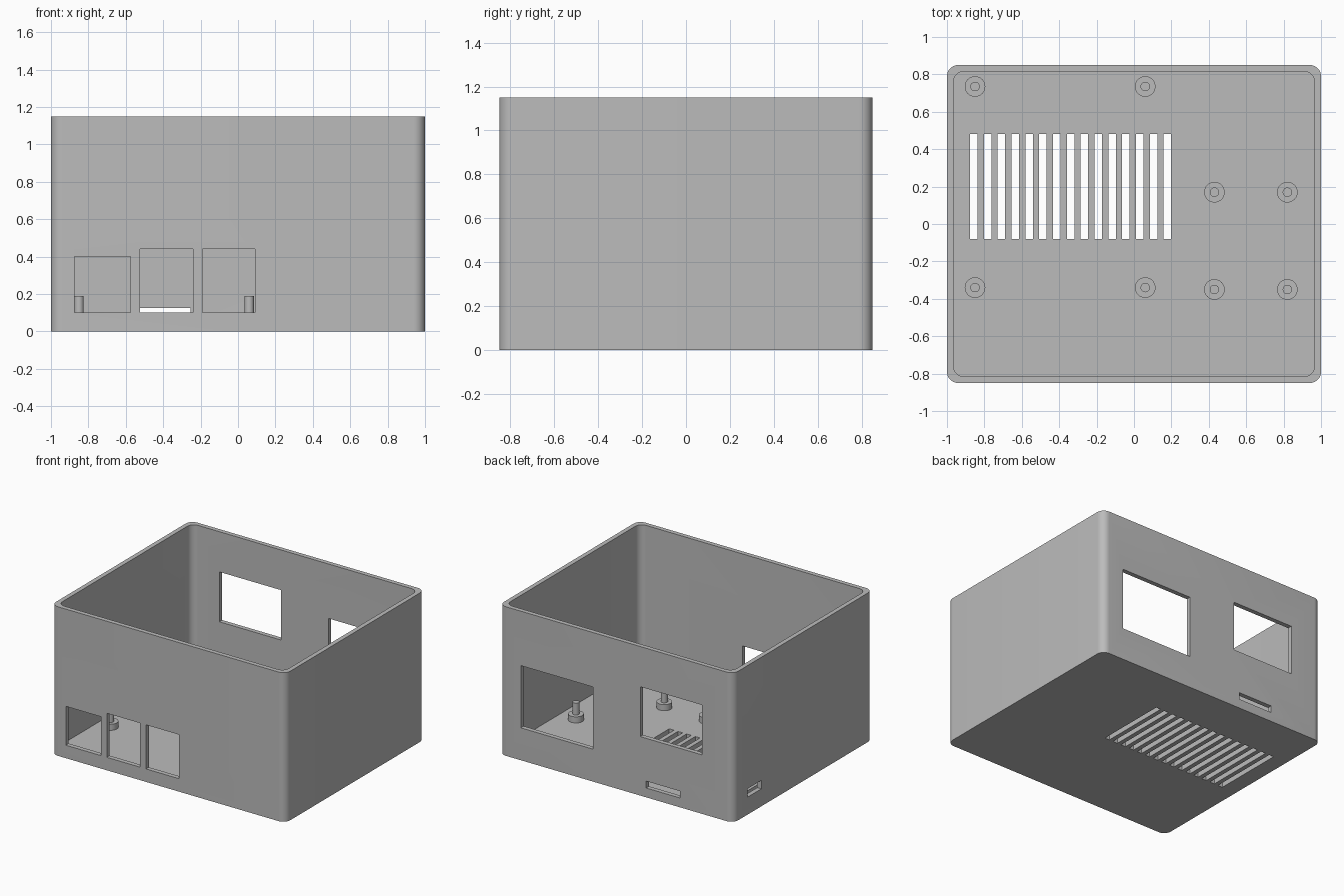
import bpy
import bmesh
import math
from mathutils import Matrix, Vector

if "Cube" in bpy.data.objects:
    bpy.data.objects.remove(bpy.data.objects["Cube"], do_unlink=True)

HALF_X, HALF_Y, HEIGHT = 1.0, 0.85, 1.15
WALL, FLOOR, CORNER = 0.035, 0.052, 0.06

grey = bpy.data.materials.new("plain_grey")
grey.use_nodes = True
colour = (0.5, 0.5, 0.5, 1)
grey.diffuse_color = colour
grey.node_tree.nodes["Principled BSDF"].inputs["Base Color"].default_value = colour


def make_object(name, bm):
    mesh = bpy.data.meshes.new(name)
    bm.to_mesh(mesh)
    bm.free()
    mesh.materials.append(grey)
    obj = bpy.data.objects.new(name, mesh)
    bpy.context.collection.objects.link(obj)
    return obj


def add_box(bm, x, y, z):
    """Add a box spanning the given (low, high) ranges."""
    spans = (x, y, z)
    centre = Vector([(a + b) / 2 for a, b in spans])
    size = Vector([b - a for a, b in spans])
    matrix = Matrix.Translation(centre) @ Matrix.Diagonal(size).to_4x4()
    return bmesh.ops.create_cube(bm, size=1, matrix=matrix)


def rounded_box(name, half_x, half_y, z, radius):
    bm = bmesh.new()
    add_box(bm, (-half_x, half_x), (-half_y, half_y), z)
    upright = [e for e in bm.edges
               if abs(e.verts[0].co.z - e.verts[1].co.z) > 0.1]
    bmesh.ops.bevel(bm, geom=upright, offset=radius, segments=10,
                    profile=0.5, affect='EDGES')
    return make_object(name, bm)


def activate(obj):
    bpy.ops.object.select_all(action='DESELECT')
    obj.select_set(True)
    bpy.context.view_layer.objects.active = obj


def cut(target, cutter):
    cutter.hide_render = True
    mod = target.modifiers.new("cut", 'BOOLEAN')
    mod.operation = 'DIFFERENCE'
    mod.solver = 'EXACT'
    mod.object = cutter
    activate(target)
    bpy.ops.object.modifier_apply(modifier=mod.name)
    bpy.data.objects.remove(cutter, do_unlink=True)


# Open-topped case with rounded upright corners
case = rounded_box("case", HALF_X, HALF_Y, (0, HEIGHT), CORNER)
cut(case, rounded_box("cavity", HALF_X - WALL, HALF_Y - WALL,
                      (FLOOR, HEIGHT + 0.2), CORNER - 0.005))

# Wall openings as (x range, z range)
front_openings = [((-0.875, -0.575), (0.10, 0.40)),
                  ((-0.525, -0.24), (0.10, 0.44)),
                  ((-0.19, 0.09), (0.10, 0.44))]
back_openings = [((0.20, 0.815), (0.25, 0.73)),
                 ((-0.73, -0.205), (0.455, 0.84)),
                 ((-0.545, -0.255), (0.072, 0.125))]
bm = bmesh.new()
for x, z in front_openings:
    add_box(bm, x, (-HALF_Y - 0.1, -HALF_Y + 0.1), z)
for x, z in back_openings:
    add_box(bm, x, (HALF_Y - 0.1, HALF_Y + 0.1), z)

# Small side port
add_box(bm, (-HALF_X - 0.1, -HALF_X + 0.06), (0.51, 0.68), (0.135, 0.20))

# Floor vents
for i in range(15):
    x = -0.857 + 0.074 * i
    add_box(bm, (x - 0.02, x + 0.02), (-0.08, 0.48), (-0.1, FLOOR + 0.01))
cut(case, make_object("openings", bm))
activate(case)
bpy.ops.object.shade_smooth_by_angle(angle=math.radians(30))


# Mounting posts: wide base with a thin locating pin
def add_cylinder(bm, x, y, radius, low, high):
    bmesh.ops.create_cone(bm, cap_ends=True, segments=32, radius1=radius,
                          radius2=radius, depth=high - low,
                          matrix=Matrix.Translation((x, y, (low + high) / 2)))


left_posts = [(x, y) for x in (-0.85, 0.06) for y in (0.735, -0.34)]
right_posts = [(x, y) for x in (0.43, 0.82) for y in (0.17, -0.35)]
for number, (x, y) in enumerate(left_posts + right_posts, 1):
    bm = bmesh.new()
    add_cylinder(bm, x, y, 0.055, FLOOR - 0.01, 0.099)
    add_cylinder(bm, x, y, 0.025, 0.09, 0.19)
    activate(make_object(f"mounting_post_{number}", bm))
    bpy.ops.object.shade_smooth_by_angle(angle=math.radians(30))
